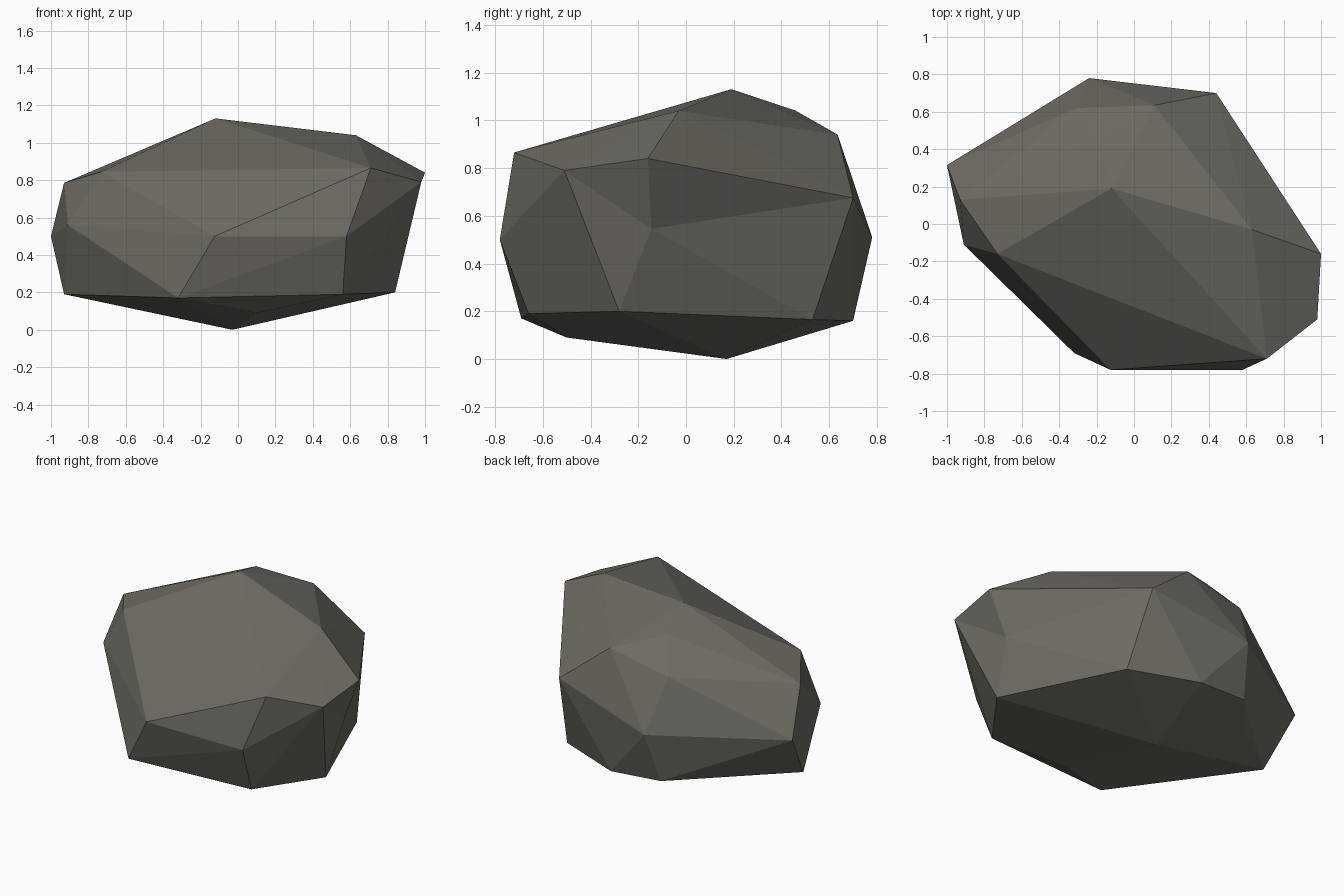
import bpy
import bmesh
from mathutils import Vector

if "Cube" in bpy.data.objects:
    bpy.data.objects.remove(bpy.data.objects["Cube"])

# Corner points of the boulder, in rings from the base to the crown
base = [(-.03, .17, 0), (.10, -.50, .09)]
lower_ring = [(-.32, -.69, .17), (.56, -.66, .19), (.84, -.28, .20), (.50, .53, .165),
              (.06, .70, .16), (-.29, .68, .18), (-.50, .42, .16), (-.93, .10, .19)]
middle_ring = [(-.125, -.78, .50), (.58, -.78, .50), (.88, -.145, .545), (.44, .70, .675),
               (-.24, .78, .51), (-1.0, .315, .50), (-.91, -.11, .56)]
upper_ring = [(.71, -.72, .865), (.98, -.51, .79), (1.0, -.16, .84), (.11, .635, .94),
              (-.31, .62, .85), (-.93, .13, .785), (-.73, -.16, .845)]
crown = [(-.12, .19, 1.13), (.63, -.03, 1.04), (-.19, .46, 1.04)]
points = [Vector(p) for p in base + lower_ring + middle_ring + upper_ring + crown]
dent = len(base) + len(lower_ring) + 2      # slightly sunken corner on the right side
centre = Vector((0, 0, .55))


def rounded(i, p):
    """Bulge a point slightly so every corner ends up on the hull."""
    d = p - centre
    q = centre + d.lerp(d.normalized() * .8, .05)
    return centre + (q - centre) * 1.1 if i == dent else q


# Boulder: wrap the bulged points, then put the corners back in place
bm = bmesh.new()
verts = [bm.verts.new(rounded(i, p)) for i, p in enumerate(points)]
bmesh.ops.convex_hull(bm, input=verts, use_existing_faces=False)
for v, p in zip(verts, points):
    if v.is_valid:
        v.co = p
bmesh.ops.delete(bm, geom=[v for v in bm.verts if not v.link_faces], context='VERTS')
bmesh.ops.recalc_face_normals(bm, faces=bm.faces[:])

mesh = bpy.data.meshes.new("boulder")
bm.to_mesh(mesh)
bm.free()

# Single stone colour, flat faces
stone = bpy.data.materials.new("grey brown stone")
stone.diffuse_color = (.158, .148, .126, 1)
stone.use_nodes = True
stone.node_tree.nodes["Principled BSDF"].inputs["Base Color"].default_value = stone.diffuse_color
mesh.materials.append(stone)
boulder = bpy.data.objects.new("boulder", mesh)
bpy.context.collection.objects.link(boulder)
